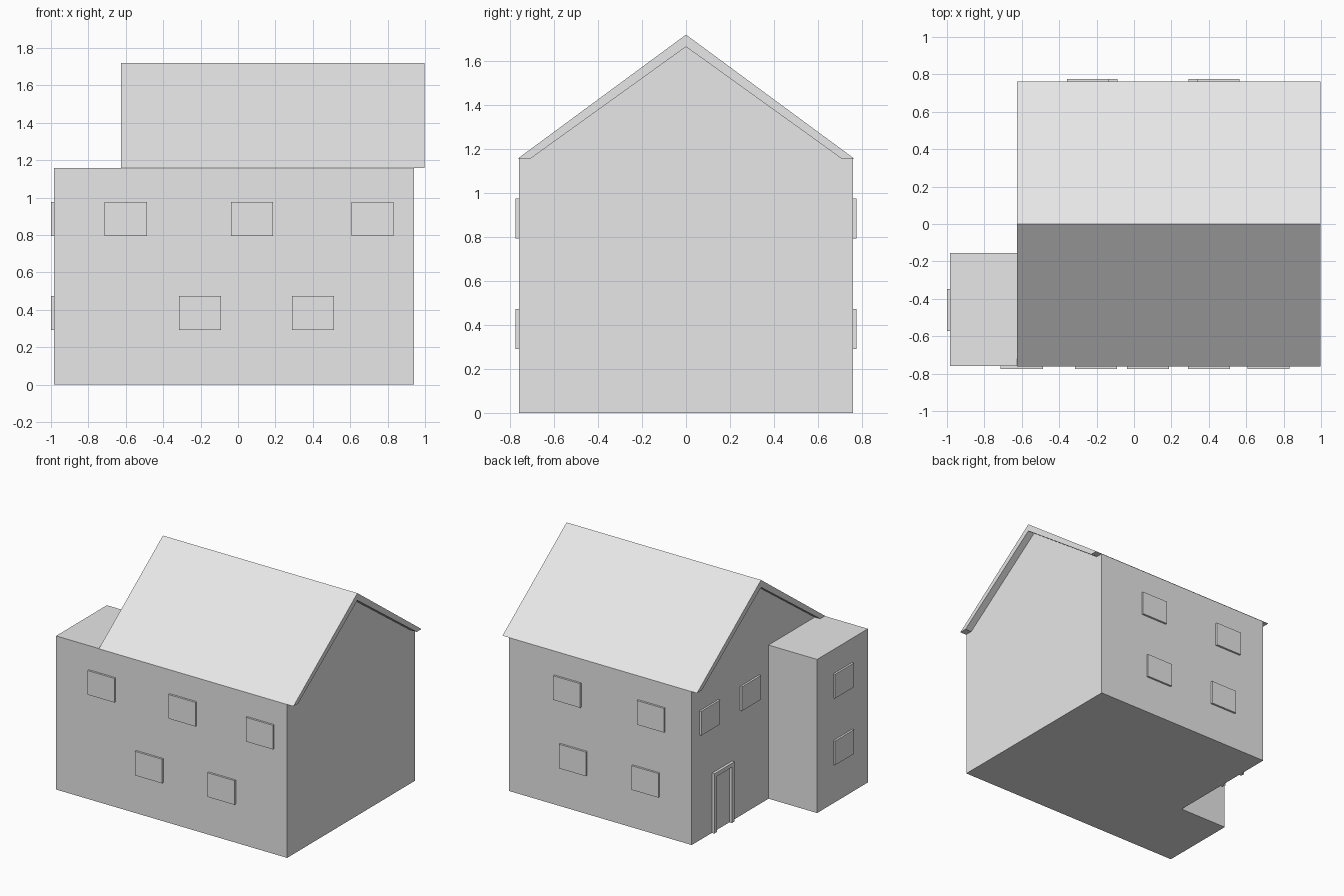
import bpy, bmesh, math
from mathutils import Matrix, Vector

cube = bpy.data.objects.get("Cube")
if cube:
    bpy.data.objects.remove(cube, do_unlink=True)

grey = bpy.data.materials.new("plain grey")
grey.use_nodes = True
grey.diffuse_color = (0.8, 0.8, 0.8, 1)
grey.node_tree.nodes["Principled BSDF"].inputs["Base Color"].default_value = (0.8, 0.8, 0.8, 1)

EAVE, HALF = 1.158, 0.76            # eaves height, half depth of the house
X_LEFT, X_RIGHT = 0.942, -0.58      # gable walls
WING_X, WING_Y = -0.985, -0.155     # outer wall and back wall of the wing
DEPTH = 0.015                       # how far frames stand out


def finish(bm, name, matrix=Matrix()):
    bmesh.ops.recalc_face_normals(bm, faces=bm.faces)
    mesh = bpy.data.meshes.new(name)
    bm.to_mesh(mesh)
    bm.free()
    mesh.materials.append(grey)
    obj = bpy.data.objects.new(name, mesh)
    obj.matrix_world = matrix
    bpy.context.collection.objects.link(obj)
    return obj


def prism(points, x0, x1):
    """Extrude a (y, z) profile along x."""
    bm = bmesh.new()
    face = bm.faces.new([bm.verts.new((x0, y, z)) for y, z in points])
    out = bmesh.ops.extrude_face_region(bm, geom=[face], use_keep_orig=True)
    moved = [v for v in out["geom"] if isinstance(v, bmesh.types.BMVert)]
    bmesh.ops.translate(bm, vec=(x1 - x0, 0, 0), verts=moved)
    bmesh.ops.recalc_face_normals(bm, faces=bm.faces)
    return bm


# Walls: gabled block, with the flat-topped wing pulled out of the right gable
bm = prism([(-HALF, 0), (HALF, 0), (HALF, EAVE), (0.705, EAVE),
            (0, 1.665), (-0.705, EAVE), (-HALF, EAVE)], X_RIGHT, X_LEFT)
for co, no in (((0, WING_Y, 0), (0, 1, 0)), ((0, 0, EAVE), (0, 0, 1))):
    bmesh.ops.bisect_plane(bm, geom=bm.verts[:] + bm.edges[:] + bm.faces[:],
                           plane_co=co, plane_no=no, dist=1e-5)
wing = [f for f in bm.faces if f.normal.x < -0.9
        and f.calc_center_median().y < WING_Y and f.calc_center_median().z < EAVE]
out = bmesh.ops.extrude_face_region(bm, geom=wing)
bmesh.ops.translate(bm, vec=(WING_X - X_RIGHT, 0, 0),
                    verts=[v for v in out["geom"] if isinstance(v, bmesh.types.BMVert)])
bmesh.ops.dissolve_limit(bm, angle_limit=0.01, verts=bm.verts[:], edges=bm.edges[:])
finish(bm, "walls")

# Roof: chevron slab overhanging both gables
finish(prism([(-0.763, EAVE), (-0.705, EAVE), (0, 1.665), (0.705, EAVE),
              (0.763, EAVE), (0, 1.72)], -0.626, 0.996), "roof")


# Windows: shallow box facing -y with a sunken pane, turned to its wall
def window(name, location, turn):
    bm = bmesh.new()
    bmesh.ops.create_cube(bm, size=1, matrix=Matrix.Translation((0, -DEPTH / 2, 0))
                          @ Matrix.Diagonal((0.225, DEPTH, 0.182, 1)))
    front = min(bm.faces, key=lambda f: f.calc_center_median().y)
    bmesh.ops.inset_region(bm, faces=[front], thickness=0.021)
    out = bmesh.ops.extrude_face_region(bm, geom=[front])
    bmesh.ops.translate(bm, vec=(0, DEPTH * 0.85, 0),
                        verts=[v for v in out["geom"] if isinstance(v, bmesh.types.BMVert)])
    finish(bm, name, Matrix.Translation(location) @ Matrix.Rotation(turn, 4, "Z"))


UP, LOW = 0.885, 0.382
for x, z in ((-0.6, UP), (0.075, UP), (0.72, UP), (-0.203, LOW), (0.402, LOW)):
    window("front_window", (x, -HALF, z), 0)
for x, z in ((0.452, UP), (-0.245, UP), (0.405, LOW), (-0.2, LOW)):
    window("back_window", (x, HALF, z), math.pi)
for z in (UP, LOW):
    window("wing_window", (WING_X, -0.46, z), -math.pi / 2)
for y in (0.555, 0.07):
    window("gable_window", (X_RIGHT, y, UP), -math.pi / 2)

# Door frame: two posts and a lintel, open at the bottom
MID, W, T, H = 0.4, 0.12, 0.03, 0.45
finish(prism([(MID - W, 0), (MID - W, H), (MID + W, H), (MID + W, 0),
              (MID + W - T, 0), (MID + W - T, H - T),
              (MID - W + T, H - T), (MID - W + T, 0)],
             X_RIGHT, X_RIGHT - 0.02), "door_frame")
